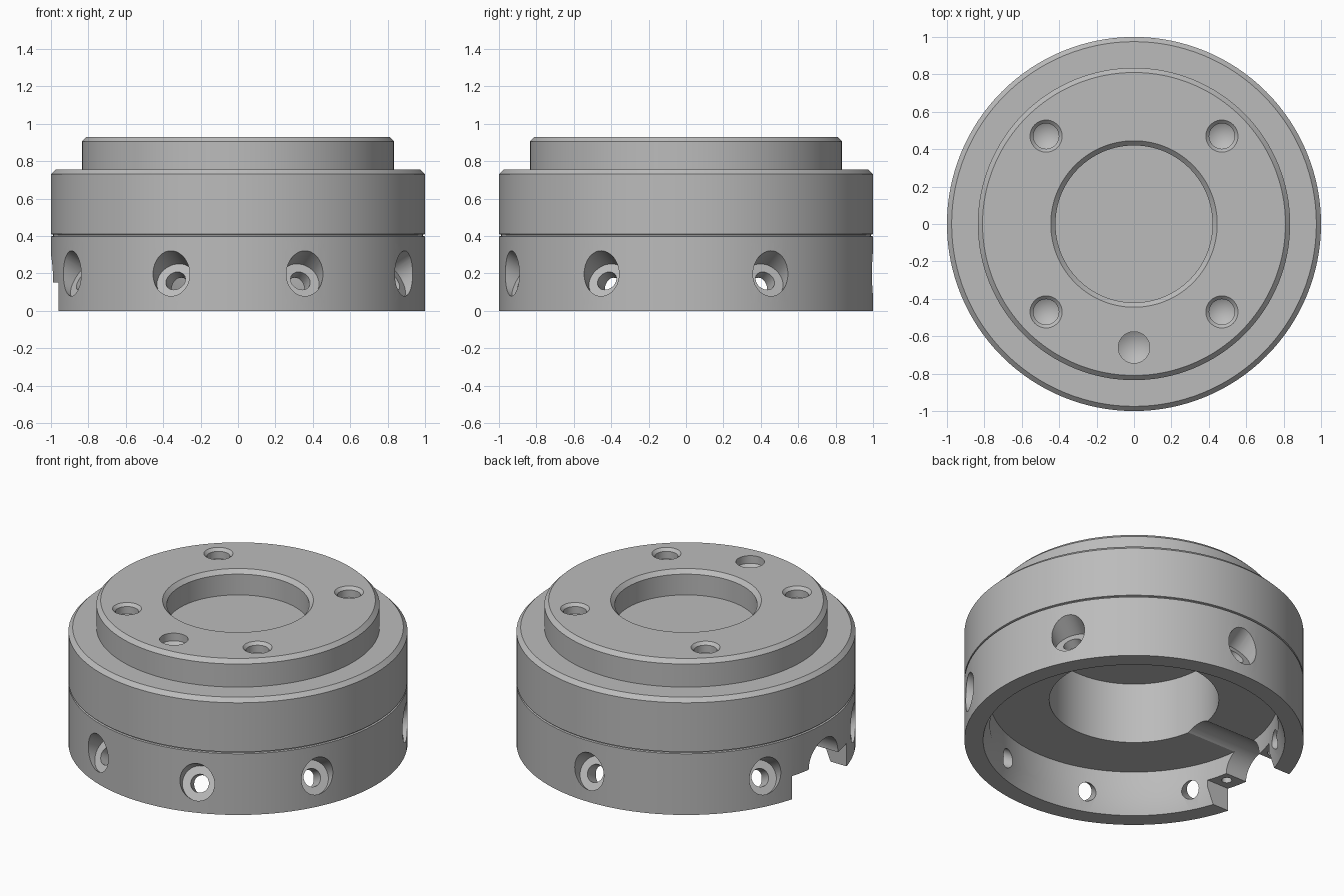
import bpy, bmesh
from math import cos, sin, pi, radians
from mathutils import Matrix, Vector

if "Cube" in bpy.data.objects:
    bpy.data.objects.remove(bpy.data.objects["Cube"], do_unlink=True)

steel = bpy.data.materials.new("brushed grey")
steel.use_nodes = True
grey = (0.5, 0.5, 0.5, 1)
steel.diffuse_color = grey
steel.node_tree.nodes["Principled BSDF"].inputs["Base Color"].default_value = grey


def make_object(name, bm, matrix=Matrix()):
    bmesh.ops.recalc_face_normals(bm, faces=bm.faces)
    mesh = bpy.data.meshes.new(name)
    bm.to_mesh(mesh)
    bm.free()
    mesh.materials.append(steel)
    obj = bpy.data.objects.new(name, mesh)
    obj.matrix_world = matrix
    bpy.context.collection.objects.link(obj)
    return obj


def lathe(name, profile, segments, matrix=Matrix()):
    """Turn a (radius, height) profile that starts and ends on the axis."""
    bm = bmesh.new()
    rings = []
    for r, z in profile:
        if r == 0:
            rings.append([bm.verts.new((0, 0, z))] * segments)
        else:
            rings.append([bm.verts.new((r * cos(2 * pi * i / segments),
                                        r * sin(2 * pi * i / segments), z))
                          for i in range(segments)])
    for low, high in zip(rings, rings[1:]):
        for i in range(segments):
            j = (i + 1) % segments
            corners = list(dict.fromkeys((low[i], low[j], high[j], high[i])))
            bm.faces.new(corners)
    return make_object(name, bm, matrix)


def box(name, size, centre):
    bm = bmesh.new()
    bmesh.ops.create_cube(bm, size=1)
    bmesh.ops.scale(bm, vec=size, verts=bm.verts)
    return make_object(name, bm, Matrix.Translation(centre))


# Turned body: lower skirt, seam groove, shoulder, raised top, pockets on both sides
body = lathe("hub_body", [
    (0, 0.67), (0.50, 0.67), (0.50, 0.273), (0.85, 0.273), (0.85, 0.10),
    (0.89, 0), (1, 0), (1, 0.398), (0.99, 0.401), (0.99, 0.407), (1, 0.41),
    (1, 0.73), (0.975, 0.755), (0.835, 0.755), (0.835, 0.905), (0.81, 0.93),
    (0.445, 0.93), (0.42, 0.905), (0.42, 0.77), (0, 0.77)], 128)

cutters = []

# Inclined counterbored holes around the skirt
for angle in (90, 27, 153, -27, 207, -69, -111):
    a = radians(angle)
    out = Vector((cos(a), sin(a), 0))
    axis = out * cos(pi / 6) + Vector((0, 0, sin(pi / 6)))
    place = Matrix.Translation(out + Vector((0, 0, 0.2))) @ axis.to_track_quat('Z', 'Y').to_matrix().to_4x4()
    cutters.append(lathe("skirt_hole_cutter", [
        (0, -0.33), (0.055, -0.33), (0.055, -0.08), (0.105, -0.08),
        (0.105, 0.2), (0, 0.2)], 40, place))

# Countersunk blind holes in the top, and one plain locating hole at the front
for x in (-0.47, 0.47):
    for y in (-0.47, 0.47):
        cutters.append(lathe("bolt_hole_cutter", [
            (0, -0.105), (0.068, -0.065), (0.068, -0.018), (0.086, 0),
            (0.086, 0.05), (0, 0.05)], 40, Matrix.Translation((x, y, 0.93))))
cutters.append(lathe("locating_hole_cutter", [
    (0, -0.10), (0.084, -0.05), (0.084, 0.05), (0, 0.05)], 40,
    Matrix.Translation((0, -0.66, 0.93))))

# Side notch with an arched channel running into the lower pocket
cutters.append(box("notch_cutter", (0.5, 0.56, 0.3), (-0.95, 0, 0)))
cutters.append(lathe("channel_cutter", [
    (0, -1.2), (0.15, -1.2), (0.15, -0.3), (0, -0.3)], 48,
    Matrix.Translation((0, 0, 0.151)) @ Matrix.Rotation(pi / 2, 4, 'Y')))

# Small screw holes in the notch roof
for y in (-0.21, 0.21):
    cutters.append(lathe("screw_hole_cutter", [
        (0, 0.1), (0.03, 0.1), (0.03, 0.24), (0, 0.26)], 20,
        Matrix.Translation((-0.89, y, 0))))

# Cut everything, then discard the cutters
bpy.context.view_layer.objects.active = body
for cutter in cutters:
    mod = body.modifiers.new(cutter.name, 'BOOLEAN')
    mod.operation = 'DIFFERENCE'
    mod.solver = 'EXACT'
    mod.object = cutter
    cutter.hide_render = True
    bpy.ops.object.modifier_apply(modifier=mod.name)
for cutter in cutters:
    bpy.data.objects.remove(cutter, do_unlink=True)

bpy.ops.object.select_all(action='DESELECT')
body.select_set(True)
bpy.ops.object.shade_smooth_by_angle(angle=radians(25))
